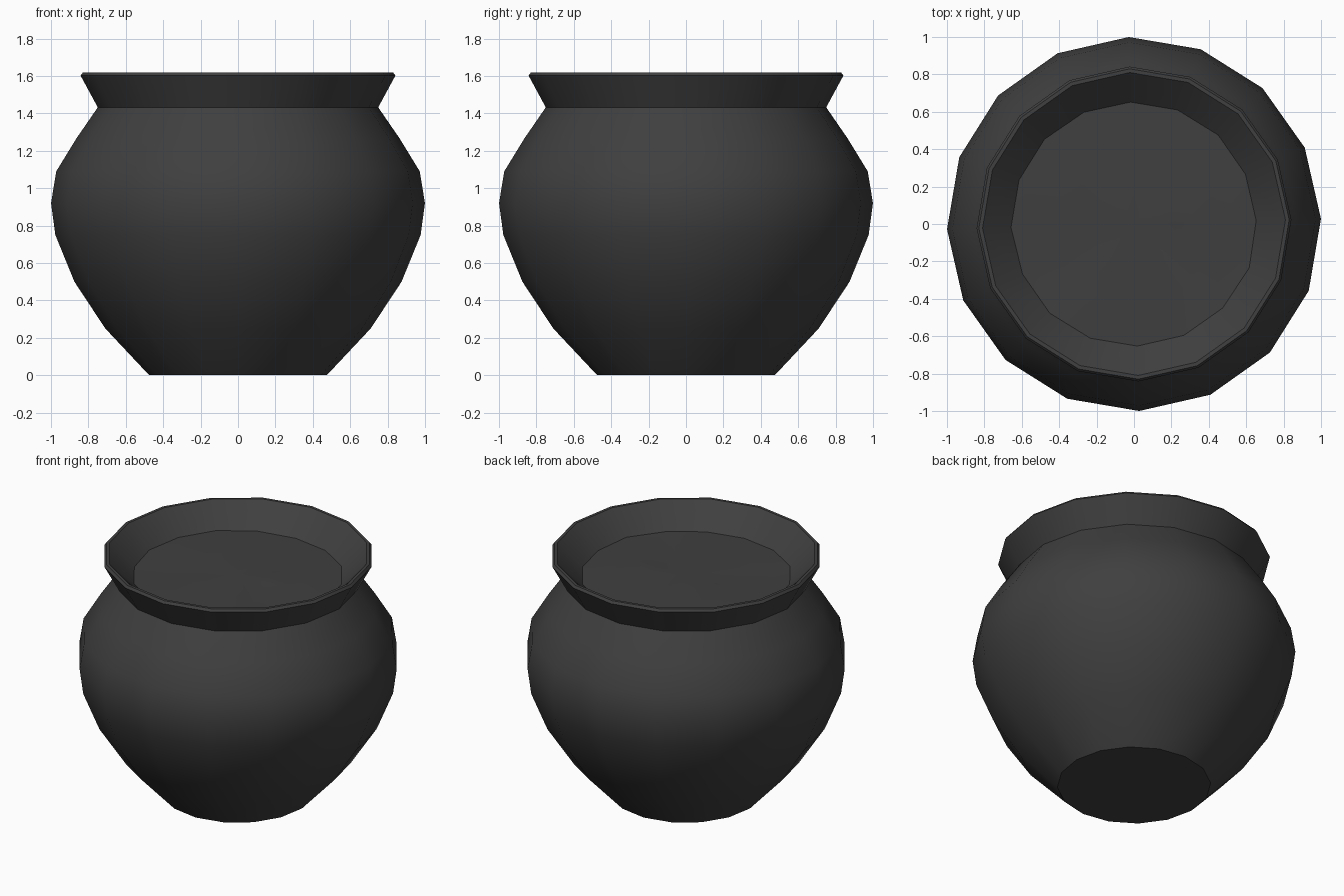
import bpy, bmesh, math, random

if "Cube" in bpy.data.objects:
    bpy.data.objects.remove(bpy.data.objects["Cube"])

SIDES = 16
TURN = math.radians(1.6)
random.seed(4)

# Shared dark iron colour
iron = bpy.data.materials.new("dark_iron")
iron.diffuse_color = (0.05, 0.05, 0.05, 1)
iron.use_nodes = True
iron.node_tree.nodes["Principled BSDF"].inputs["Base Color"].default_value = iron.diffuse_color


def add_ring(bm, r, heights):
    return [bm.verts.new((r * math.cos(TURN + math.tau * i / SIDES),
                          r * math.sin(TURN + math.tau * i / SIDES), z))
            for i, z in enumerate(heights)]


def lathe(name, rings, cap_first=False, cap_last=False, centre_z=None):
    """Join rings of (radius, list of heights) into a surface."""
    bm = bmesh.new()
    loops = [add_ring(bm, r, h) for r, h in rings]
    for a, b in zip(loops, loops[1:]):
        for i in range(SIDES):
            j = (i + 1) % SIDES
            bm.faces.new((a[i], a[j], b[j], b[i]))
    if cap_first:
        bm.faces.new(loops[0][::-1])
    if cap_last:
        bm.faces.new(loops[-1])
    if centre_z is not None:
        c = bm.verts.new((0, 0, centre_z))
        for i in range(SIDES):
            bm.faces.new((loops[-1][i], loops[-1][(i + 1) % SIDES], c))
    mesh = bpy.data.meshes.new(name)
    bm.to_mesh(mesh)
    bm.free()
    mesh.materials.append(iron)
    obj = bpy.data.objects.new(name, mesh)
    bpy.context.collection.objects.link(obj)
    bpy.ops.object.select_all(action='DESELECT')
    obj.select_set(True)
    bpy.context.view_layer.objects.active = obj
    bpy.ops.object.shade_smooth_by_angle(angle=math.radians(30))
    return obj


# Pot: base, belly, neck, flared rim, then the thick inner wall and floor
profile = [(0.475, 0), (0.71, 0.25), (0.875, 0.50), (0.977, 0.75), (1.0, 0.92),
           (0.972, 1.09), (0.865, 1.265), (0.75, 1.432), (0.842, 1.602),
           (0.83, 1.618), (0.81, 1.618), (0.64, 1.455), (0.78, 1.23),
           (0.88, 0.92), (0.77, 0.53), (0.42, 0.10)]
lathe("pot", [(r, [z] * SIDES) for r, z in profile], cap_first=True, cap_last=True)

# Contents: gently rippled surface meeting the inner wall below the rim
ripples = [(r, [1.47 + random.uniform(-amp, amp) for _ in range(SIDES)])
           for r, amp in ((0.66, 0.004), (0.44, 0.009), (0.22, 0.006))]
contents = lathe("contents", ripples, centre_z=1.475)
